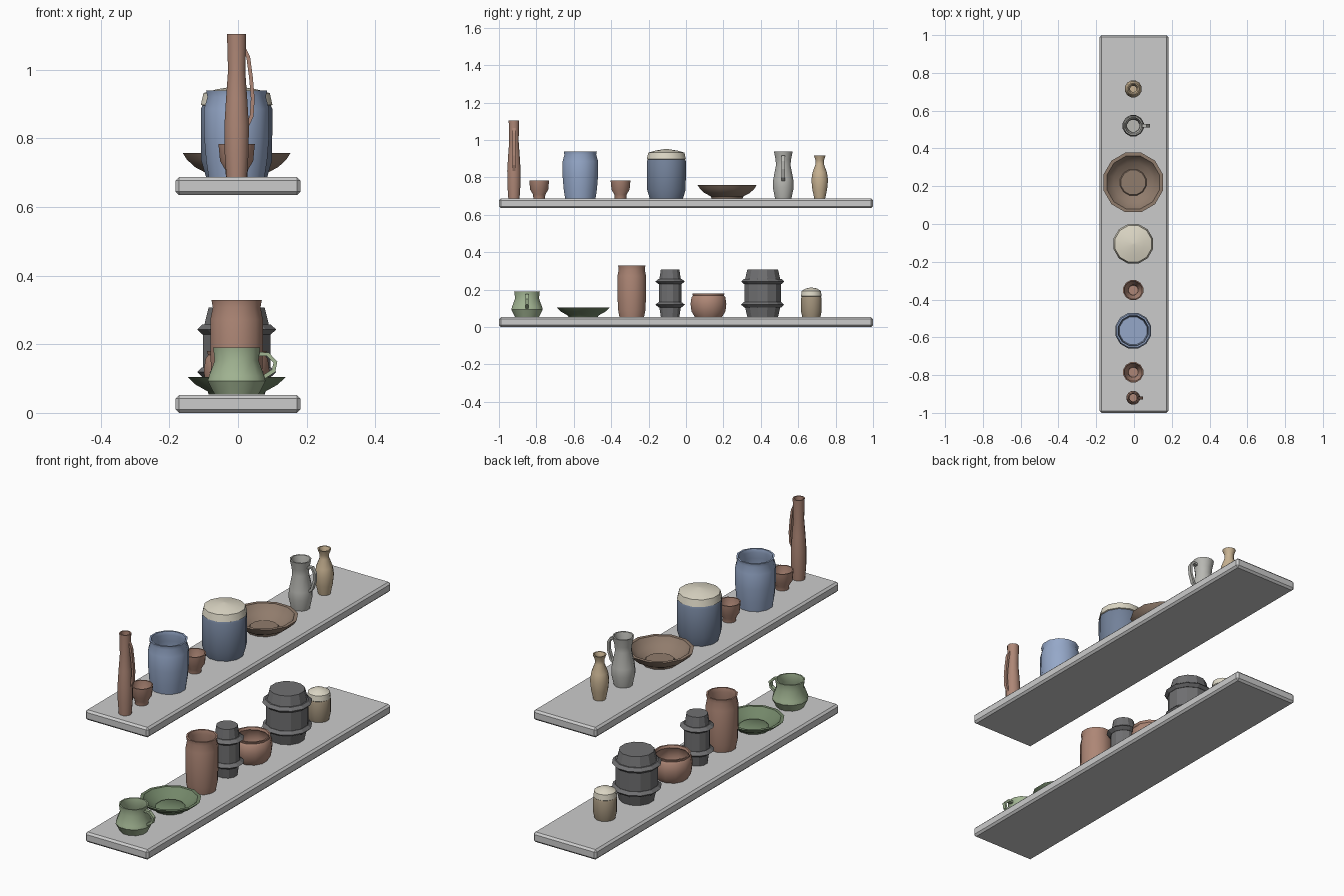
import bpy, bmesh, math
from mathutils import Vector

if "Cube" in bpy.data.objects:
    bpy.data.objects.remove(bpy.data.objects["Cube"])

CX = -0.004
LOW, HIGH = 0.053, 0.686
COLOURS = {
    "terracotta": (.42, .24, .18), "blue": (.30, .39, .58), "slate": (.17, .22, .32),
    "cream": (.72, .68, .56), "brown": (.28, .20, .15), "pale": (.48, .48, .45),
    "tan": (.58, .45, .29), "green": (.36, .46, .29), "dark_green": (.17, .24, .14),
    "khaki": (.36, .29, .20), "iron": (.16, .16, .165),
}
mats = {}


def finish(name, bm, colour=None, smooth=True):
    bmesh.ops.recalc_face_normals(bm, faces=bm.faces)
    me = bpy.data.meshes.new(name)
    bm.to_mesh(me)
    bm.free()
    ob = bpy.data.objects.new(name, me)
    bpy.context.collection.objects.link(ob)
    if colour:
        if colour not in mats:
            mats[colour] = bpy.data.materials.new(colour)
            mats[colour].diffuse_color = (*COLOURS[colour], 1)
        me.materials.append(mats[colour])
    if smooth:
        bpy.ops.object.select_all(action='DESELECT')
        ob.select_set(True)
        bpy.context.view_layer.objects.active = ob
        bpy.ops.object.shade_smooth_by_angle(angle=math.radians(38))
    return ob


def lathe(name, y, z, profile, colour, sides=12, smooth=True):
    """Revolve an (r, z) profile; both ends are capped."""
    bm = bmesh.new()
    rings = []
    for r, h in profile:
        rings.append([bm.verts.new((CX + r * math.cos(a), y + r * math.sin(a), z + h))
                      for a in (math.tau * (i + .5) / sides for i in range(sides))])
    for a, b in zip(rings, rings[1:]):
        for i in range(sides):
            j = (i + 1) % sides
            bm.faces.new((a[i], a[j], b[j], b[i]))
    bm.faces.new(rings[0][::-1])
    bm.faces.new(rings[-1])
    return finish(name, bm, colour, smooth)


def vessel(name, y, z, outer, colour, wall=.007):
    """Open hollow pot: the outer profile, then back down the inside."""
    inner = [(max(r - wall, .004), h) for r, h in reversed(outer)]
    inner[-1] = (inner[-1][0], outer[0][1] + wall)
    return lathe(name, y, z, outer + inner, colour)


def handle(name, y, z, path, colour, thick=.012, width=.018):
    """Strap handle swept along an (x, z) path."""
    bm = bmesh.new()
    pts = [Vector((CX + x, y, z + h)) for x, h in path]
    rings = []
    for i, p in enumerate(pts):
        t = (pts[min(i + 1, len(pts) - 1)] - pts[max(i - 1, 0)]).normalized()
        n = Vector((t.z, 0, -t.x)) * thick / 2
        s = Vector((0, width / 2, 0))
        rings.append([bm.verts.new(p + q) for q in (n + s, n - s, -n - s, -n + s)])
    for a, b in zip(rings, rings[1:]):
        for i in range(4):
            j = (i + 1) % 4
            bm.faces.new((a[i], a[j], b[j], b[i]))
    bm.faces.new(rings[0])
    bm.faces.new(rings[-1])
    return finish(name, bm, colour, False)


def barrel(name, y, r, hoop):
    lathe(name, y, LOW, [(r * .83, 0), (r, .07), (r, .185), (r * .83, .254)], "iron", 12, False)
    # pointed hoops
    for i, h in enumerate((.066, .19)):
        lathe(f"{name}_hoop_{i + 1}", y, LOW,
              [(r * .9, h - .014), (r * 1.02, h - .014), (hoop, h), (r * 1.02, h + .014), (r * .9, h + .014)],
              "iron", 12, False)


# shelves
for name, z in (("lower_shelf", 0), ("upper_shelf", .635)):
    bm = bmesh.new()
    bmesh.ops.create_cube(bm, size=1)
    for v in bm.verts:
        v.co = (v.co.x * .364, v.co.y * 2, z + (v.co.z + .5) * .052)
    bmesh.ops.bevel(bm, geom=bm.edges[:], offset=.01, segments=1, affect='EDGES')
    finish(name, bm, None, False)

# upper shelf: tall jug
vessel("tall_jug", -.92, HIGH, [(.031, 0), (.036, .07), (.037, .15), (.032, .23), (.026, .31), (.029, .418)],
       "terracotta", .006)
handle("tall_jug_handle", -.92, HIGH,
       [(.022, .375), (.034, .35), (.042, .29), (.047, .23), (.044, .18), (.028, .145)], "terracotta", .011, .016)

# small cups
for i, y in enumerate((-.785, -.35)):
    vessel(f"small_cup_{i + 1}", y, HIGH, [(.032, 0), (.034, .022), (.05, .048), (.055, .098)], "terracotta", .006)

# open blue jar
vessel("blue_jar", -.565, HIGH, [(.084, 0), (.092, .05), (.098, .12), (.098, .2), (.088, .235), (.092, .253)],
       "blue", .009)

# lidded jar
lathe("lidded_jar", -.105, HIGH, [(.092, 0), (.107, .05), (.108, .2), (.1, .215)], "slate")
lathe("jar_lid", -.105, HIGH, [(.1, .208), (.108, .212), (.1, .246), (.06, .257), (.004, .266)], "cream")

# wide bowl
vessel("wide_bowl", .22, HIGH, [(.085, 0), (.09, .012), (.125, .03), (.15, .052), (.163, .072)], "brown", .018)

# grey pitcher
vessel("grey_pitcher", .52, HIGH, [(.045, 0), (.058, .06), (.056, .1), (.04, .18), (.043, .21), (.052, .253)], "pale")
handle("grey_pitcher_handle", .52, HIGH,
       [(.042, .222), (.068, .225), (.083, .2), (.082, .16), (.068, .115), (.05, .098)], "pale")

# slim vase
vessel("slim_vase", .715, HIGH, [(.03, 0), (.041, .05), (.046, .1), (.04, .14), (.023, .185), (.023, .205), (.033, .232)],
       "tan", .006)

# lower shelf: squat green pitcher
vessel("green_pitcher", -.85, LOW, [(.066, 0), (.087, .04), (.083, .055), (.066, .1), (.071, .137)], "green")
handle("green_pitcher_handle", -.85, LOW,
       [(.064, .118), (.09, .118), (.113, .095), (.108, .07), (.08, .052)], "green")

# green plate
vessel("green_plate", -.55, LOW, [(.08, 0), (.088, .01), (.125, .03), (.147, .051)], "dark_green", .016)

# terracotta jar and pot
vessel("tall_jar", -.29, LOW, [(.068, 0), (.076, .04), (.079, .12), (.079, .22), (.072, .255), (.076, .276)],
       "terracotta", .008)
vessel("round_pot", .12, LOW, [(.075, 0), (.094, .03), (.099, .07), (.094, .105), (.086, .115), (.09, .127)],
       "terracotta", .008)

# barrels
barrel("small_barrel", -.085, .062, .082)
barrel("large_barrel", .41, .102, .119)

# small lidded pot
lathe("small_pot", .67, LOW, [(.05, 0), (.057, .03), (.057, .1), (.052, .112)], "khaki")
lathe("small_pot_lid", .67, LOW, [(.052, .108), (.057, .112), (.053, .14), (.03, .153), (.003, .158)], "cream")

for m in bpy.data.materials:
    if m.users and not m.is_grease_pencil:
        m.use_nodes = True
        m.node_tree.nodes["Principled BSDF"].inputs["Base Color"].default_value = m.diffuse_color
